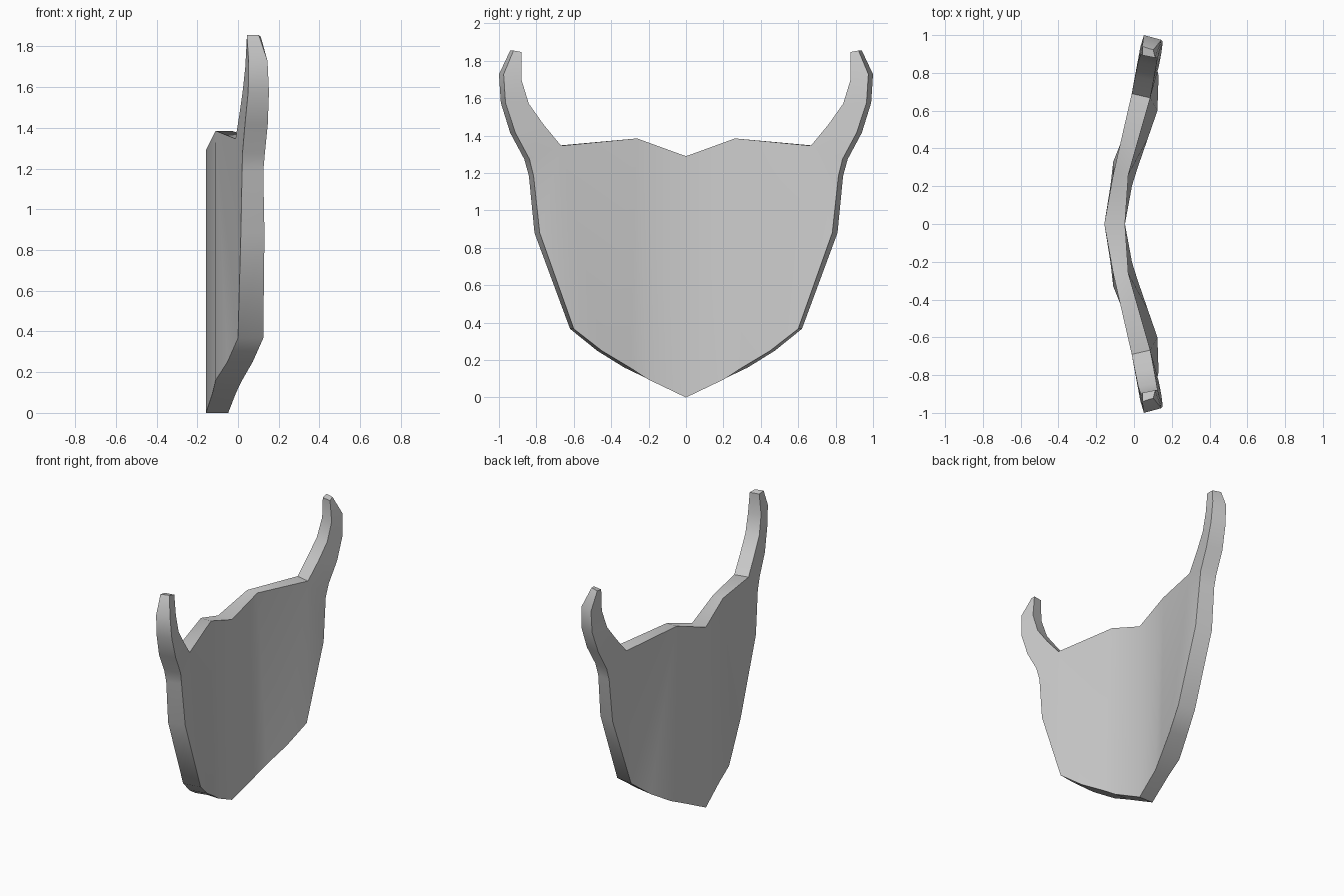
import bpy, bmesh, math

# Half outline, counter-clockwise from bottom centre to top centre:
# (z, outer-face y, outer-face x, inner-face y, inner-face x)
outline = [
    (0.000, 0.000, -0.157, 0.000, -0.048),   # 0 bottom point
    (0.098, 0.200, -0.125, 0.205, -0.010),
    (0.160, 0.330, -0.110, 0.300, 0.020),
    (0.250, 0.475, -0.052, 0.450, 0.072),
    (0.367, 0.620, 0.000, 0.600, 0.124),     # 4 lower corner
    (0.880, 0.810, 0.014, 0.782, 0.130),
    (1.185, 0.840, 0.020, 0.815, 0.124),
    (1.275, 0.865, 0.022, 0.837, 0.132),     # 7 horn root, outside
    (1.415, 0.940, 0.034, 0.912, 0.146),
    (1.575, 0.990, 0.050, 0.965, 0.152),
    (1.728, 1.000, 0.052, 0.975, 0.145),
    (1.855, 0.940, 0.044, 0.922, 0.102),     # 11 horn tip
    (1.847, 0.893, 0.046, 0.880, 0.112),
    (1.700, 0.900, 0.036, 0.880, 0.125),
    (1.570, 0.860, 0.022, 0.840, 0.118),
    (1.460, 0.780, 0.006, 0.762, 0.104),
    (1.346, 0.690, -0.012, 0.668, 0.086),    # 16 horn root, inside
    (1.385, 0.262, -0.110, 0.262, -0.030),
    (1.290, 0.000, -0.157, 0.000, -0.048),   # 18 top centre notch
]
# Panels of the curved plate
panels = [(0, 1, 17, 18), (1, 2, 17), (2, 3, 17), (3, 4, 16, 17),
          (4, 5, 16), (5, 6, 16), (6, 7, 16), (7, 8, 15, 16),
          (8, 9, 14, 15), (9, 10, 13, 14), (10, 11, 12, 13)]

bm = bmesh.new()
outer = [bm.verts.new((x, y, z)) for z, y, x, _, _ in outline]
inner = [bm.verts.new((x, y, z)) for z, _, _, y, x in outline]
for p in panels:
    bm.faces.new([outer[i] for i in reversed(p)])
    bm.faces.new([inner[i] for i in p])
# Rim around the half plate
for i in range(len(outline) - 1):
    bm.faces.new((outer[i], outer[i + 1], inner[i + 1], inner[i]))

# Mirror to the other half and weld along the middle
both = bmesh.ops.duplicate(bm, geom=bm.verts[:] + bm.edges[:] + bm.faces[:])
for v in [g for g in both["geom"] if isinstance(g, bmesh.types.BMVert)]:
    v.co.y = -v.co.y
bmesh.ops.remove_doubles(bm, verts=bm.verts, dist=0.0005)
bmesh.ops.recalc_face_normals(bm, faces=bm.faces)

mesh = bpy.data.meshes.new("horned_plate")
bm.to_mesh(mesh)
bm.free()
plate = bpy.data.objects.new("horned_plate", mesh)
bpy.context.collection.objects.link(plate)
bpy.context.view_layer.objects.active = plate
plate.select_set(True)
bpy.ops.object.shade_smooth_by_angle(angle=math.radians(40))
